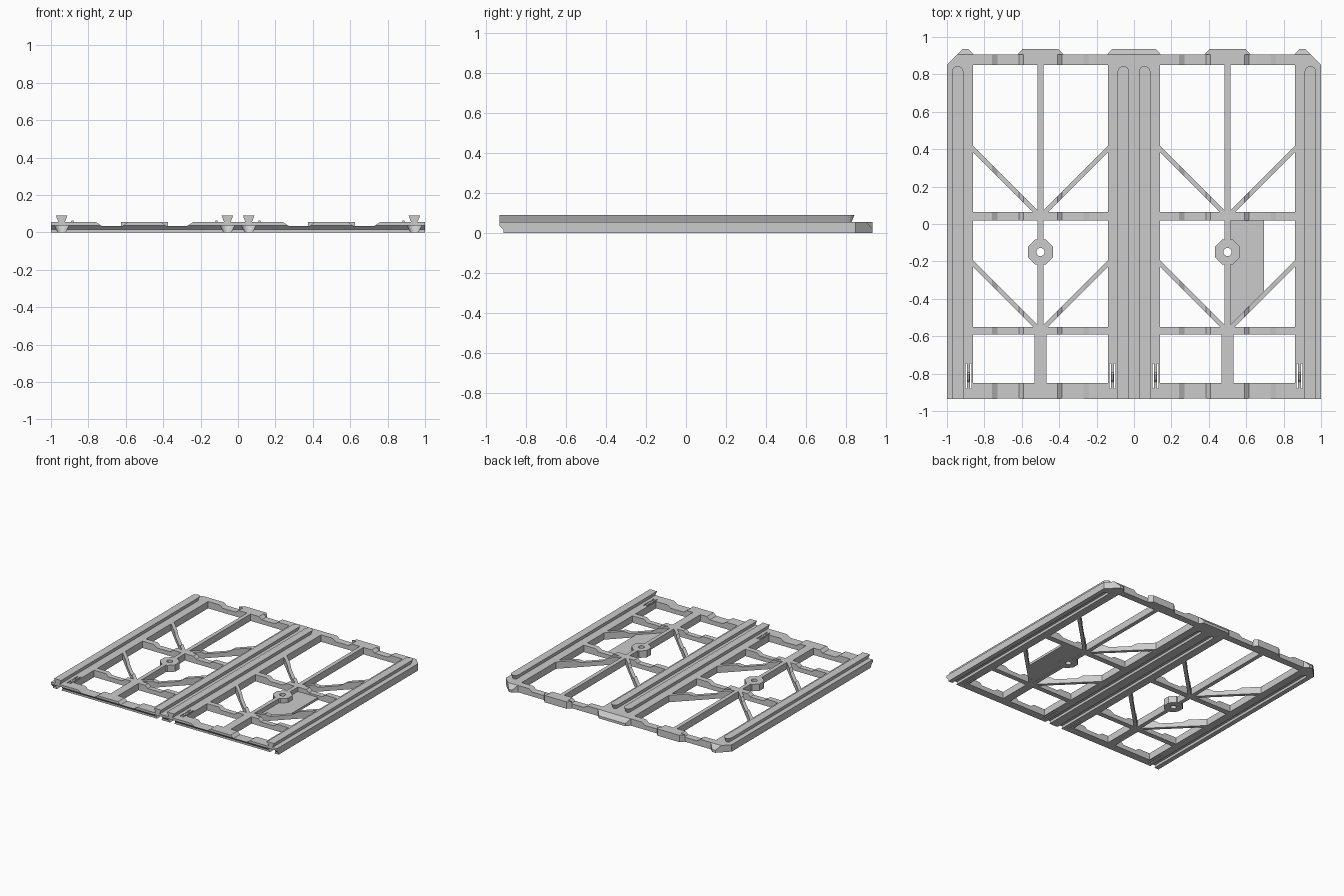
import bpy, bmesh
from math import cos, sin, pi

if "Cube" in bpy.data.objects:
    bpy.data.objects.remove(bpy.data.objects["Cube"])

H = 0.055                    # frame height
DIP = 0.035                  # height in the shallow notches
FRONT, BACK, TIP = -0.935, 0.905, 0.935


def loft(name, *solids):
    """Each solid is a pair of equal-length 3D loops, skinned and capped."""
    bm = bmesh.new()
    for a, b in solids:
        va = [bm.verts.new(p) for p in a]
        vb = [bm.verts.new(p) for p in b]
        n = len(va)
        bm.faces.new(va)
        bm.faces.new(vb[::-1])
        for i in range(n):
            j = (i + 1) % n
            bm.faces.new((va[i], vb[i], vb[j], va[j]))
    bmesh.ops.recalc_face_normals(bm, faces=bm.faces[:])
    me = bpy.data.meshes.new(name)
    bm.to_mesh(me)
    bm.free()
    ob = bpy.data.objects.new(name, me)
    bpy.context.collection.objects.link(ob)
    return ob


def plan(pts, z0, z1):
    return [(x, y, z0) for x, y in pts], [(x, y, z1) for x, y in pts]


def rect(x0, x1, y0, y1):
    return [(x0, y0), (x1, y0), (x1, y1), (x0, y1)]


def ring(cx, cy, r, n, turn=0.0):
    return [(cx + r * cos(turn + 2 * pi * i / n), cy + r * sin(turn + 2 * pi * i / n))
            for i in range(n)]


def dovetail(cx, r0, r1, z0, z1, y0, yc):
    """Flared runner with a rounded back end."""
    def loop(r, z):
        arc = [(cx + r * cos(pi * i / 8), yc + r * sin(pi * i / 8), z) for i in range(9)]
        return [(cx - r, y0, z), (cx + r, y0, z)] + arc
    return loop(r0, z0), loop(r1, z1)


def cut(ob, *cutters):
    for c in cutters:
        c.hide_render = True
        m = ob.modifiers.new("cut", 'BOOLEAN')
        m.operation = 'DIFFERENCE'
        m.solver = 'EXACT'
        m.object = c
        bpy.context.view_layer.objects.active = ob
        bpy.ops.object.modifier_apply(modifier=m.name)


# top outline of a notched bar, as offset from the bay centre and height
NOTCH = [(-.26, H), (-.23, DIP), (-.115, DIP), (-.09, H)]
NOTCH += [(-d, z) for d, z in NOTCH[::-1]]


def notched(cx, d0, d1, y0, y1, slope=0.0):
    """Bar along x with shallow notches; slope shears it into a diagonal."""
    prof = [(d0, 0), (d0, H)] + [p for p in NOTCH if d0 < p[0] < d1] + [(d1, H), (d1, 0)]
    return tuple([(cx + d, y + slope * d, z) for d, z in prof] for y in (y0, y1))


def tab(x0, x1, inset, tip_top):
    def face(a, b, y, top):
        return [(a, y, 0), (b, y, 0), (b, y, top), (a, y, top)]
    return face(x0, x1, BACK, H), face(x0 + inset, x1 - inset, TIP, tip_top)


# helper cutters
RAILS = (-.943, -.057, .057, .943)
wedge_pts = [(-.97, -.05), (-.914, -.05), (-.914, .016), (FRONT, .037), (-.97, .037)]
undercut = loft("undercut_cutter", tuple([(x, y, z) for y, z in wedge_pts] for x in (-1.1, 1.1)))
grooves = loft("groove_cutter", *[dovetail(c, .0195, .039, -.001, .038, -1.0, .80) for c in RAILS])
slots = loft("slot_cutter", *[plan(rect(s * c - .004, s * c + .004, -.88, -.745), -.02, .08)
                              for s in (-1, 1) for c in (.896, .873, .127, .104)])
holes = loft("hole_cutter", *[plan(ring(c, -.15, .022, 16), -.02, .08) for c in (-.5, .5)])

# side rails and centre rail with dovetail grooves underneath
rails = [plan(rect(-.14, .14, FRONT, BACK), 0, H)]
for s in (-1, 1):
    rails.append(plan([(s * x, y) for x, y in
                       ((1, FRONT), (.86, FRONT), (.86, BACK), (.945, BACK), (1, .85))], 0, H))
cut(loft("rails", *rails), undercut, grooves, slots)

# dovetail runners on top
loft("runners", *[dovetail(c, .017, .031, H, .09, FRONT, .813) for c in RAILS])

# small snap bumps between the slots
loft("snap_bumps", *[((lambda a, b: ([(x, y, H) for x, y in a], [(x, y, .064) for x, y in b]))(
    rect(c - .009, c + .009, -.845, -.795), rect(c - .004, c + .004, -.835, -.805)))
    for c in (-.885, -.115, .115, .885)])

for side, c in (("left", -.5), ("right", .5)):
    # front, middle and back notched cross bars
    cut(loft(side + "_front_bar", notched(c, -.36, .36, FRONT, -.85)), undercut)
    loft(side + "_cross_bars", notched(c, -.36, .36, -.59, -.55),
         notched(c, -.36, .36, .02, .065), notched(c, -.36, .36, .85, BACK))

    # diagonal braces fanning out from the spine
    braces = []
    for y in (.04, -.572):
        braces.append(notched(c, -.36, -.015, y - .018, y + .018, -1))
        braces.append(notched(c, .015, .36, y - .018, y + .018, 1))
    loft(side + "_braces", *braces)

    # central spine
    loft(side + "_spine", plan(rect(c - .016, c + .016, .065, .85), 0, H),
         plan(rect(c - .016, c + .016, -.083, .02), 0, H),
         plan(rect(c - .016, c + .016, -.55, -.217), 0, H),
         plan(rect(c - .033, c + .033, -.85, -.59), 0, H))

    # octagonal hub with a screw hole
    cut(loft(side + "_hub", plan(ring(c, -.15, .073, 8, pi / 8), 0, H)), holes)

# thin label plate in the right bay
plate = loft("label_plate", plan([(.516, .02), (.516, -.55), (.695, -.375), (.695, .02)], 0.001, .02))
cut(plate, holes)

# locating tabs along the back edge
loft("back_tabs", tab(-.145, .145, .028, .02),
     tab(-.945, -.855, .03, .02), tab(.855, .945, .03, .02),
     tab(-.625, -.375, .028, H), tab(.375, .625, .028, H))

# drop the helpers once every cut is applied
for helper in (undercut, grooves, slots, holes):
    bpy.data.objects.remove(helper)
